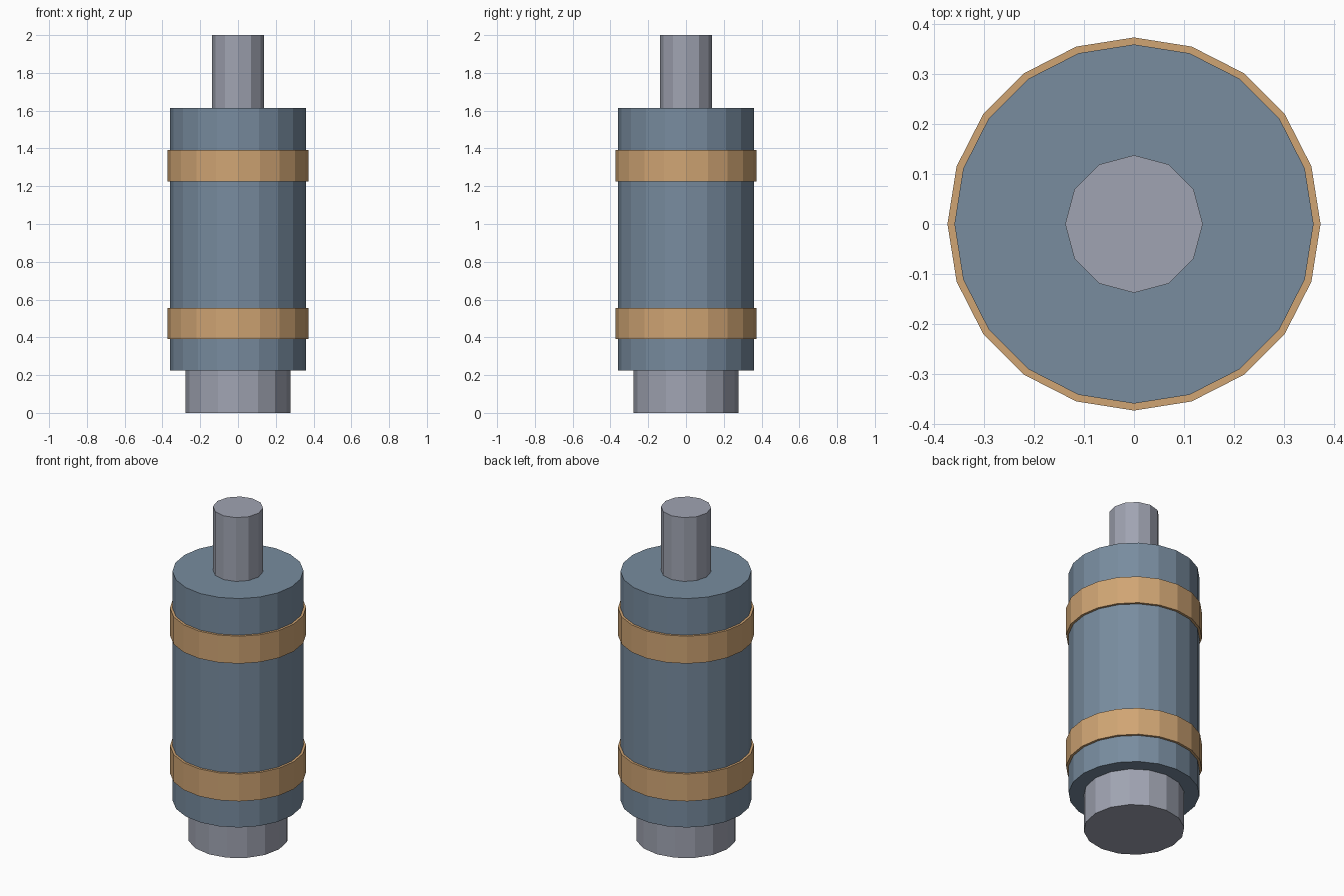
import bpy, bmesh, math

if "Cube" in bpy.data.objects:
    bpy.data.objects.remove(bpy.data.objects["Cube"])


def srgb(hexcode):
    vals = []
    for i in (0, 2, 4):
        c = int(hexcode[i:i + 2], 16) / 255
        vals.append(c / 12.92 if c <= 0.04045 else ((c + 0.055) / 1.055) ** 2.4)
    return (*vals, 1.0)


def material(name, hexcode):
    m = bpy.data.materials.new(name)
    m.diffuse_color = srgb(hexcode)
    m.use_nodes = True
    m.node_tree.nodes["Principled BSDF"].inputs["Base Color"].default_value = m.diffuse_color
    return m


steel = material("light steel", "A0A4B2")
blue = material("slate blue", "788C9F")
tan = material("tan", "D0A574")


def prism(name, sides, radius, z0, z1, mat, inner=None):
    """Upright faceted cylinder, or a ring when an inner radius is given."""
    bm = bmesh.new()

    def loop(r, z):
        return [bm.verts.new((r * math.cos(2 * math.pi * i / sides),
                              r * math.sin(2 * math.pi * i / sides), z))
                for i in range(sides)]

    def bridge(a, b):
        for i in range(sides):
            j = (i + 1) % sides
            bm.faces.new((a[i], a[j], b[j], b[i]))

    low, high = loop(radius, z0), loop(radius, z1)
    bridge(low, high)
    if inner:
        low_in, high_in = loop(inner, z0), loop(inner, z1)
        bridge(high, high_in)
        bridge(high_in, low_in)
        bridge(low_in, low)
    else:
        bm.faces.new(high)
        bm.faces.new(low[::-1])
    bmesh.ops.recalc_face_normals(bm, faces=bm.faces)
    me = bpy.data.meshes.new(name)
    bm.to_mesh(me)
    bm.free()
    me.materials.append(mat)
    ob = bpy.data.objects.new(name, me)
    bpy.context.collection.objects.link(ob)
    return ob


# Base collar, main barrel and top shaft
prism("base_collar", 16, 0.277, 0.0, 0.24, steel)
prism("barrel", 20, 0.36, 0.225, 1.613, blue)
prism("top_shaft", 12, 0.138, 1.60, 2.0, steel)

# Two raised bands around the barrel
for name, z0 in (("lower_band", 0.39), ("upper_band", 1.225)):
    prism(name, 20, 0.374, z0, z0 + 0.166, tan, inner=0.355)
